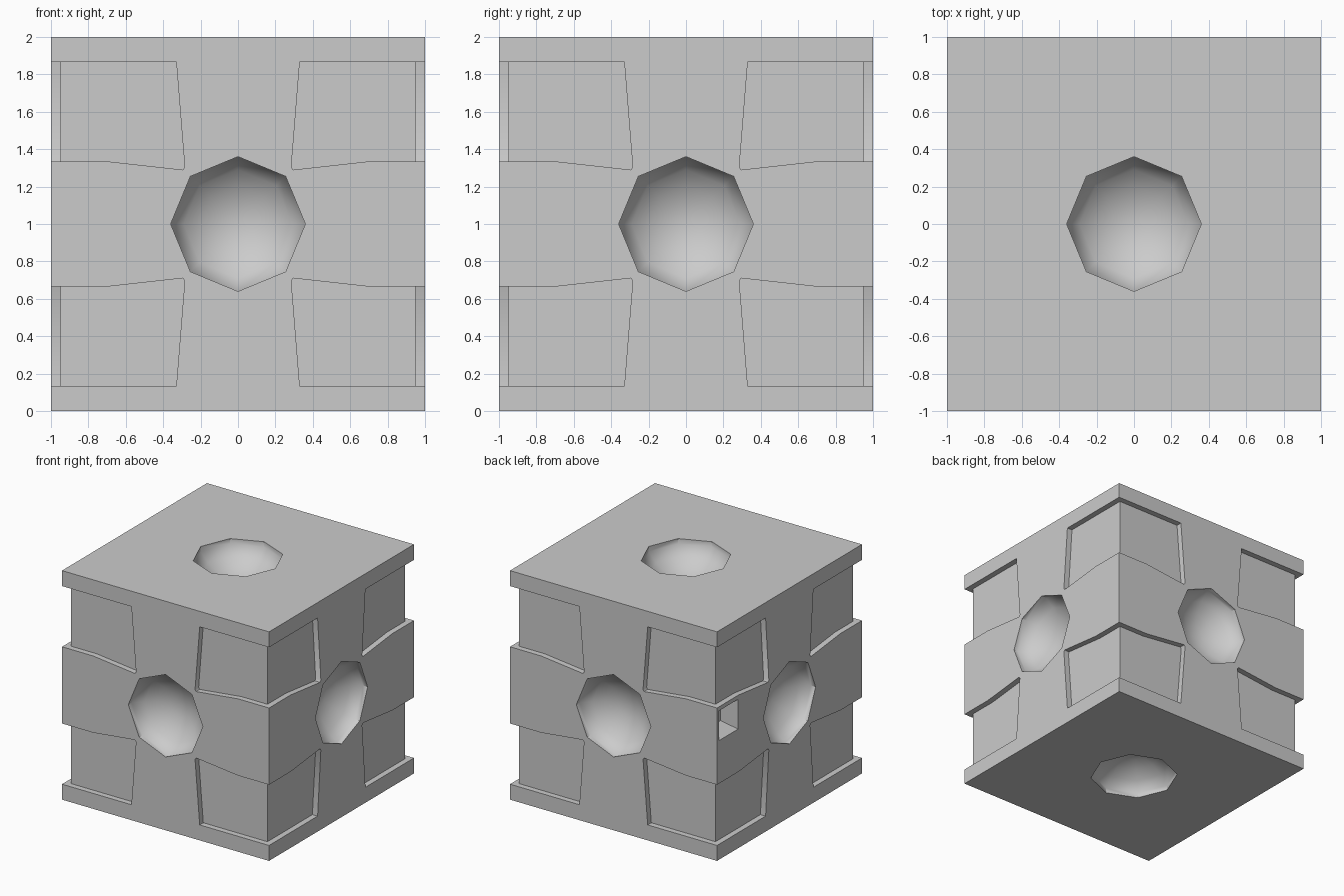
import bpy, bmesh
from math import sin, cos, tan, pi, radians
from mathutils import Matrix, Vector

old = bpy.data.objects.get("Cube")
if old:
    bpy.data.objects.remove(old, do_unlink=True)

grey = bpy.data.materials.new("plain grey")
grey.use_nodes = True
grey.diffuse_color = (0.6, 0.6, 0.6, 1)
bsdf = next(n for n in grey.node_tree.nodes if n.type == 'BSDF_PRINCIPLED')
bsdf.inputs["Base Color"].default_value = (0.6, 0.6, 0.6, 1)

CENTRE = Matrix.Translation((0, 0, 1))
FRONT = Matrix.Rotation(pi / 2, 4, 'X')
# Face frames: local x across, local y up, local z outward
SIDES = [CENTRE @ Matrix.Rotation(k * pi / 2, 4, 'Z') @ FRONT for k in range(4)]
TOP_BOTTOM = [CENTRE, CENTRE @ Matrix.Rotation(pi, 4, 'X')]


def loft(bm, frame, rings):
    """Closed solid through rings of points; a one-point ring is a tip."""
    loops = [[bm.verts.new(frame @ Vector(p)) for p in ring] for ring in rings]
    for a, b in zip(loops, loops[1:]):
        n = len(a)
        for i in range(n):
            j = (i + 1) % n
            bm.faces.new((a[i], a[j], b[0]) if len(b) == 1 else (a[i], a[j], b[j], b[i]))
    for loop in (loops[0], loops[-1]):
        if len(loop) > 2:
            bm.faces.new(loop)


def finish(bm, name):
    bmesh.ops.recalc_face_normals(bm, faces=bm.faces)
    mesh = bpy.data.meshes.new(name)
    bm.to_mesh(mesh)
    bm.free()
    mesh.materials.append(grey)
    obj = bpy.data.objects.new(name, mesh)
    bpy.context.collection.objects.link(obj)
    return obj


cutters = []

# Corner pockets, four on each side face
POCKET = [(0.33, 0.865), (1.1, 0.865), (1.1, 0.335), (0.7, 0.335),
          (0.295, 0.29), (0.285, 0.305)]
for frame in SIDES:
    bm = bmesh.new()
    for sx in (-1, 1):
        for sy in (-1, 1):
            loft(bm, frame, [[(sx * x, sy * y, z) for x, y in POCKET] for z in (1.1, 0.95)])
    cutters.append(finish(bm, "pocket_cutter"))

# Octagonal bowls with a straight lip, one on each face
RADIUS, LIP, SLOPE, STEPS = 0.36, 0.955, radians(55), 4


def octagon(r, z):
    return [(r * cos(i * pi / 4), r * sin(i * pi / 4), z) for i in range(8)]


ball = RADIUS / sin(SLOPE)
lift = LIP + ball * cos(SLOPE)
bm = bmesh.new()
for frame in SIDES + TOP_BOTTOM:
    rings = [octagon(RADIUS, 1.1)]
    for s in range(STEPS, 0, -1):
        a = SLOPE * s / STEPS
        rings.append(octagon(ball * sin(a), lift - ball * cos(a)))
    rings.append([(0, 0, lift - ball)])
    loft(bm, frame, rings)
cutters.append(finish(bm, "bowl_cutter"))


# Small tapered notch on one side face
def square(half, z):
    return [(-0.84 + half * x, 0.17 + half * y, z)
            for x, y in ((-1, -1), (1, -1), (1, 1), (-1, 1))]


bm = bmesh.new()
loft(bm, SIDES[3], [square(0.13, 1.1), square(0.13, 1), square(0.06, 0.88)])
cutters.append(finish(bm, "notch_cutter"))

# Cube body, carved by all cutters
bm = bmesh.new()
bmesh.ops.create_cube(bm, size=2, matrix=CENTRE)
body = finish(bm, "carved_block")
for cutter in cutters:
    cutter.hide_render = True
    mod = body.modifiers.new("carve", 'BOOLEAN')
    mod.operation = 'DIFFERENCE'
    mod.solver = 'EXACT'
    mod.object = cutter

# Bake the carving and remove the helpers
bpy.context.view_layer.update()
result = bpy.data.meshes.new_from_object(
    body.evaluated_get(bpy.context.evaluated_depsgraph_get()))
body.modifiers.clear()
body.data = result
result.materials.clear()
result.materials.append(grey)
for poly in result.polygons:
    poly.material_index = 0
for cutter in cutters:
    bpy.data.objects.remove(cutter, do_unlink=True)

# Smooth bowls, crisp edges elsewhere
bpy.ops.object.select_all(action='DESELECT')
body.select_set(True)
bpy.context.view_layer.objects.active = body
bpy.ops.object.shade_smooth_by_angle(angle=radians(40))
